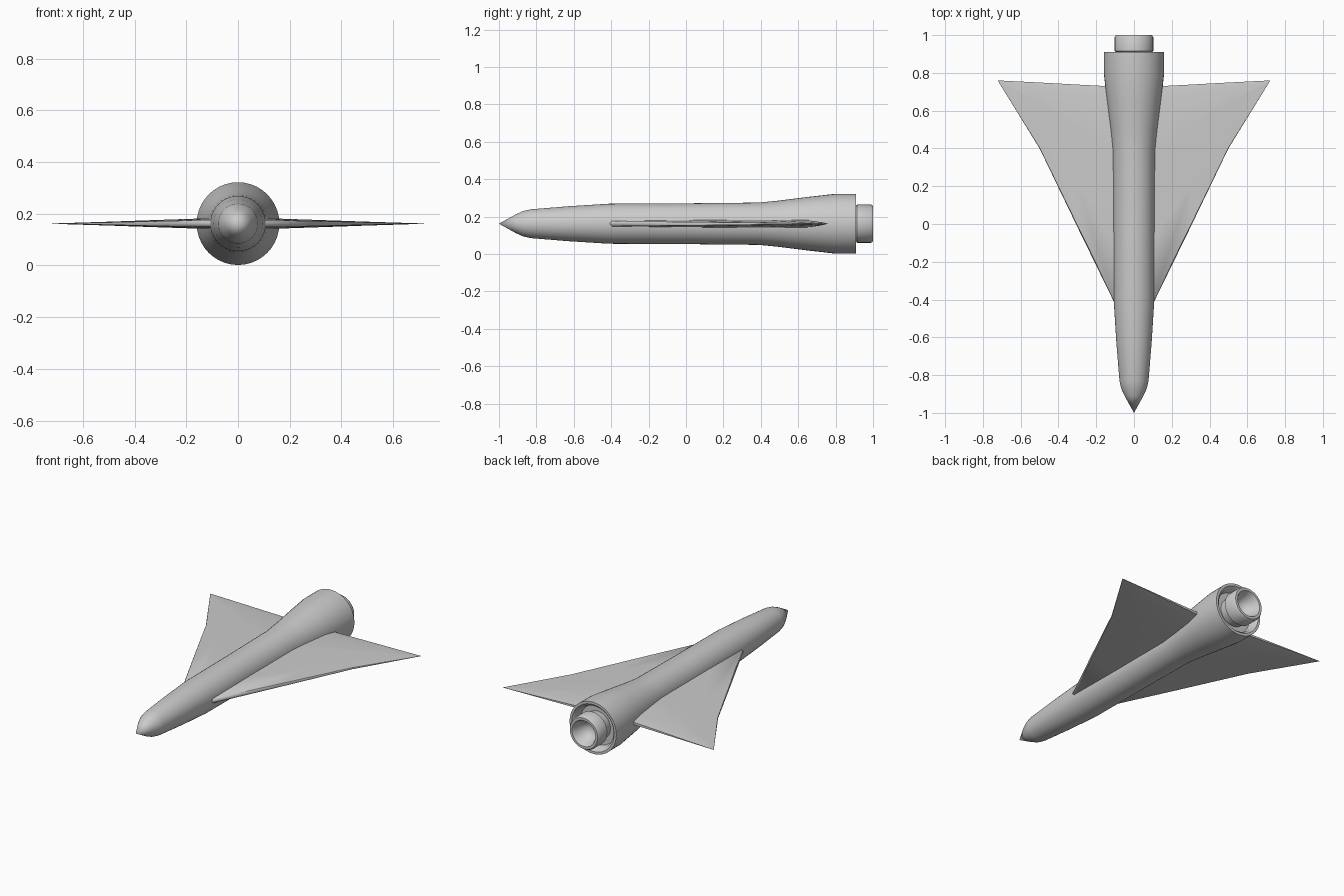
import bpy, bmesh, math

if "Cube" in bpy.data.objects:
    bpy.data.objects.remove(bpy.data.objects["Cube"])

CZ = 0.162  # height of the body axis


def finish(bm, name, angle):
    bmesh.ops.remove_doubles(bm, verts=bm.verts, dist=1e-5)
    bmesh.ops.recalc_face_normals(bm, faces=bm.faces)
    me = bpy.data.meshes.new(name)
    bm.to_mesh(me)
    bm.free()
    ob = bpy.data.objects.new(name, me)
    bpy.context.collection.objects.link(ob)
    me.shade_smooth()
    me.set_sharp_from_angle(angle=math.radians(angle))
    return ob


def lathe(name, profile, segs=40):
    """Revolve (y, radius) points about the long axis."""
    bm = bmesh.new()
    verts = [bm.verts.new((r, y, CZ)) for y, r in profile]
    edges = [bm.edges.new(p) for p in zip(verts, verts[1:])]
    bmesh.ops.spin(bm, geom=verts + edges, cent=(0, 0, CZ), axis=(0, 1, 0),
                   angle=math.tau, steps=segs)
    return finish(bm, name, 40)


# Fuselage with flared tail and recessed rear bay
lathe("fuselage", [(-1, 0), (-0.91, 0.05), (-0.87, 0.068), (-0.83, 0.077),
                   (-0.62, 0.094), (-0.41, 0.107), (0, 0.109), (0.39, 0.113),
                   (0.5, 0.124), (0.65, 0.143), (0.8, 0.16), (0.91, 0.16),
                   (0.91, 0.145), (0.895, 0.13), (0.86, 0.122), (0.86, 0)])

# Engine nozzle with a bowl-shaped opening
lathe("engine_nozzle", [(0.86, 0.085), (0.905, 0.09), (0.915, 0.102), (0.99, 0.102),
                        (1.0, 0.095), (1.0, 0.08), (0.98, 0.07),
                        (0.94, 0.055), (0.915, 0.03), (0.91, 0)])

# Delta wing stations: x, leading y, trailing y, half thickness
stations = [(0.04, -0.44, 0.728, 0.022), (0.107, -0.41, 0.728, 0.021),
            (0.3, -0.015, 0.738, 0.0145), (0.5, 0.40, 0.749, 0.0075),
            (0.72, 0.757, 0.76, 0.0006)]
# Section: chord fraction, thickness fraction
section = [(0, 0), (0.012, 0.65), (0.3, 0.85), (0.7, 1), (0.93, 0.95), (1, 0.4),
           (1, -0.4), (0.93, -0.95), (0.7, -1), (0.3, -0.85), (0.012, -0.65)]


def wing(name, side):
    bm = bmesh.new()
    rings = [[bm.verts.new((side * x, a + (b - a) * f, CZ + t * h)) for f, h in section]
             for x, a, b, t in stations]
    n = len(section)
    for r, s in zip(rings, rings[1:]):
        for i in range(n):
            j = (i + 1) % n
            bm.faces.new((r[i], r[j], s[j], s[i]))
    bm.faces.new(rings[0])
    bm.faces.new(rings[-1])
    finish(bm, name, 60)


wing("right_wing", 1)
wing("left_wing", -1)
